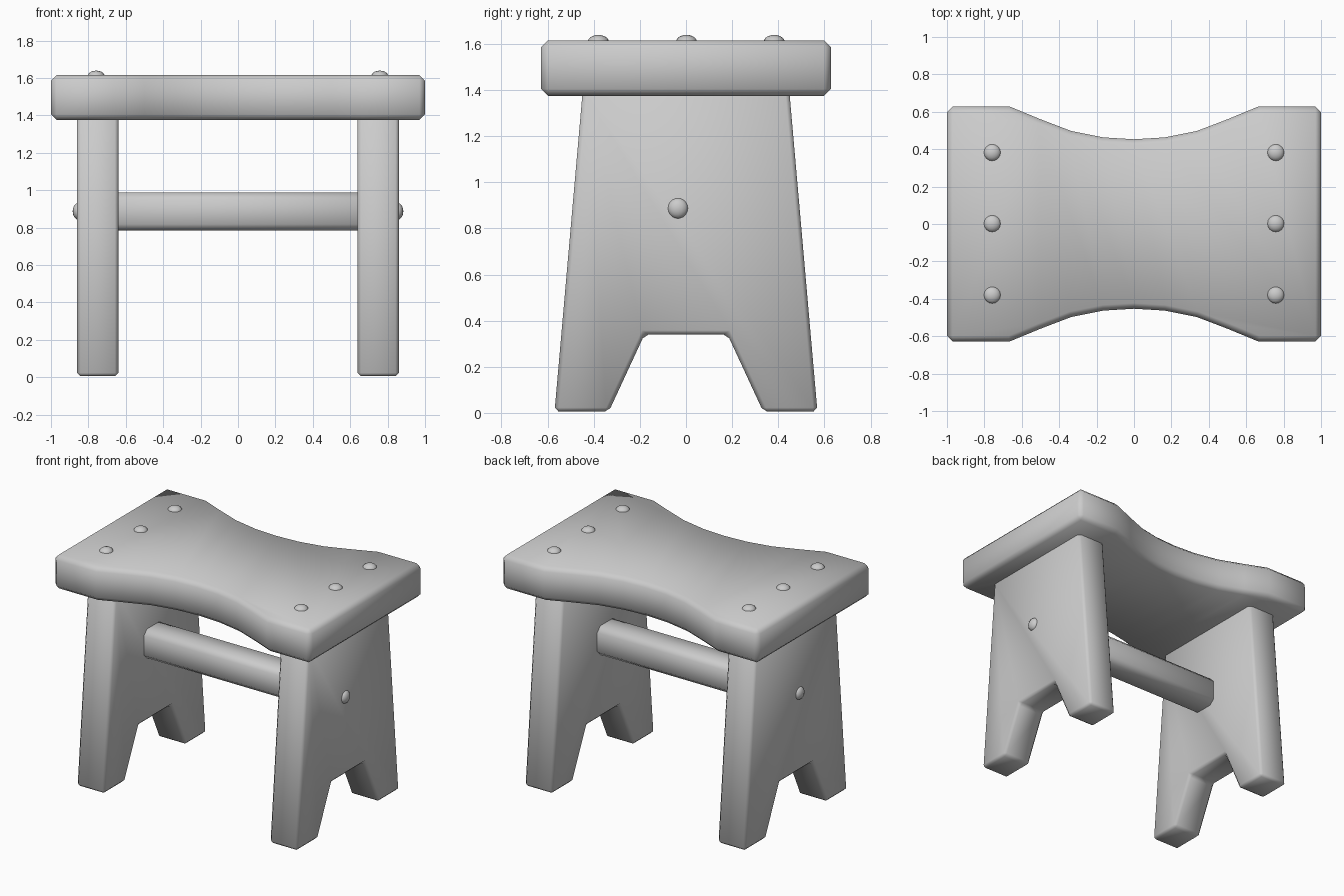
import bpy, bmesh
from mathutils import Matrix, Vector

if "Cube" in bpy.data.objects:
    bpy.data.objects.remove(bpy.data.objects["Cube"])


def finish(name, bm, bevel=0.0):
    bmesh.ops.recalc_face_normals(bm, faces=bm.faces[:])
    if bevel:
        edges = [e for e in bm.edges if e.calc_face_angle(0) > 0.5]
        bmesh.ops.bevel(bm, geom=edges, offset=bevel, segments=1,
                        affect='EDGES', profile=0.5, clamp_overlap=True)
    for f in bm.faces:
        f.smooth = True
    me = bpy.data.meshes.new(name)
    bm.to_mesh(me)
    bm.free()
    ob = bpy.data.objects.new(name, me)
    bpy.context.collection.objects.link(ob)
    return ob


def prism(name, points, direction, bevel):
    """Extrude a closed 3D outline along a direction and chamfer its sharp edges."""
    bm = bmesh.new()
    face = bm.faces.new([bm.verts.new(p) for p in points])
    res = bmesh.ops.extrude_face_region(bm, geom=[face], use_keep_orig=True)
    verts = [g for g in res['geom'] if isinstance(g, bmesh.types.BMVert)]
    bmesh.ops.translate(bm, verts=verts, vec=Vector(direction))
    return finish(name, bm, bevel)


def peg(name, loc, scale):
    bm = bmesh.new()
    bmesh.ops.create_uvsphere(bm, u_segments=16, v_segments=10, radius=1,
                              matrix=Matrix.LocRotScale(loc, None, Vector(scale)))
    return finish(name, bm)


# Seat with waisted long sides
half = [(0.665, 0.628), (0.5, 0.56), (0.335, 0.497), (0.165, 0.463)]
back = [(1, 0.628)] + half + [(0, 0.453)] + [(-x, y) for x, y in reversed(half)] + [(-1, 0.628)]
outline = back + [(-x, -y) for x, y in back]
prism("seat", [(x, y, 1.375) for x, y in outline], (0, 0, 0.24), 0.03)

# Tapered leg slabs with a notch at the foot
side = [(0.448, 1.395), (0.57, 0.005), (0.335, 0.005), (0.18, 0.34)]
profile = side + [(-y, z) for y, z in reversed(side)]
for label, x in (("left", -0.86), ("right", 0.64)):
    prism(label + "_leg", [(x, y, z) for y, z in profile], (0.22, 0, 0), 0.018)

# Cross rail
cy, cz, r = -0.03, 0.885, 0.102
square = [(-r, -r), (r, -r), (r, r), (-r, r)]
prism("cross_rail", [(-0.68, cy + a, cz + b) for a, b in square], (1.36, 0, 0), 0.035)

# Peg heads on the seat and on the outer leg faces
for label, s in (("left", -1), ("right", 1)):
    for i, y in enumerate((-0.38, 0.002, 0.382)):
        peg(f"{label}_seat_peg_{i + 1}", (s * 0.758, y, 1.608), (0.046, 0.046, 0.031))
    peg(label + "_rail_peg", (s * 0.853, -0.035, 0.887), (0.031, 0.045, 0.045))
